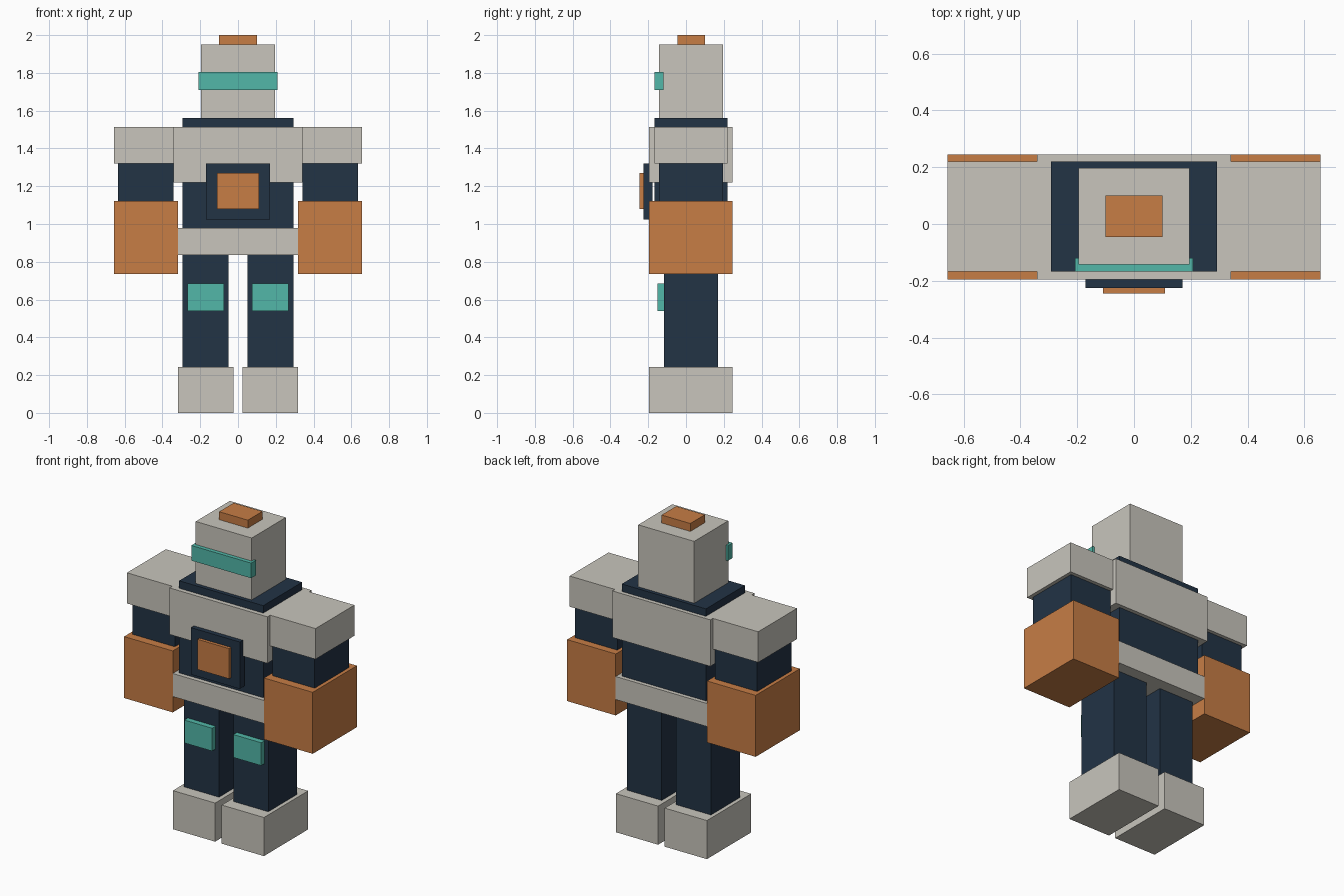
import bpy
import bmesh
from mathutils import Vector

if "Cube" in bpy.data.objects:
    bpy.data.objects.remove(bpy.data.objects["Cube"])


def material(name, color):
    m = bpy.data.materials.new(name)
    m.diffuse_color = (*color, 1.0)
    m.use_nodes = True
    m.node_tree.nodes["Principled BSDF"].inputs["Base Color"].default_value = m.diffuse_color
    return m


GREY = material("warm_grey", (0.578, 0.558, 0.503))
NAVY = material("dark_navy", (0.016, 0.033, 0.060))
ORANGE = material("burnt_orange", (0.571, 0.205, 0.060))
TEAL = material("teal", (0.084, 0.474, 0.392))


def box(name, x, y, z, mat):
    """Box spanning the given (min, max) range on each axis."""
    bm = bmesh.new()
    bmesh.ops.create_cube(bm, size=1.0)
    size = Vector((x[1] - x[0], y[1] - y[0], z[1] - z[0]))
    mid = Vector((x[0] + x[1], y[0] + y[1], z[0] + z[1])) / 2
    for v in bm.verts:
        v.co = v.co * size
    mesh = bpy.data.meshes.new(name)
    bm.to_mesh(mesh)
    bm.free()
    mesh.materials.append(mat)
    ob = bpy.data.objects.new(name, mesh)
    ob.location = mid
    bpy.context.collection.objects.link(ob)
    return ob


def centred(name, half, y, z, mat):
    box(name, (-half, half), y, z, mat)


def pair(name, x, y, z, mat):
    box("right_" + name, x, y, z, mat)
    box("left_" + name, (-x[1], -x[0]), y, z, mat)


DEEP = (-0.195, 0.245)  # shared depth of the bulkiest armour

# Head
centred("head", 0.195, (-0.142, 0.197), (1.55, 1.95), GREY)
centred("head_crest", 0.10, (-0.045, 0.10), (1.95, 2.0), ORANGE)
centred("visor", 0.208, (-0.167, -0.119), (1.71, 1.805), TEAL)

# Torso
centred("torso", 0.293, (-0.167, 0.22), (0.90, 1.56), NAVY)
centred("chest_armour", 0.341, DEEP, (1.22, 1.513), GREY)
centred("belt", 0.318, DEEP, (0.835, 0.98), GREY)
centred("chest_plate", 0.17, (-0.225, -0.178), (1.025, 1.32), NAVY)
centred("chest_core", 0.11, (-0.245, -0.215), (1.08, 1.27), ORANGE)

# Arms
pair("shoulder", (0.341, 0.657), (-0.167, 0.22), (1.32, 1.513), GREY)
pair("upper_arm", (0.341, 0.634), (-0.142, 0.197), (1.10, 1.34), NAVY)
pair("gauntlet", (0.318, 0.657), DEEP, (0.735, 1.122), ORANGE)

# Legs
pair("leg", (0.05, 0.293), (-0.117, 0.17), (0.22, 0.85), NAVY)
pair("knee_pad", (0.074, 0.268), (-0.152, -0.11), (0.54, 0.684), TEAL)
pair("foot", (0.023, 0.317), DEEP, (0.0, 0.243), GREY)
